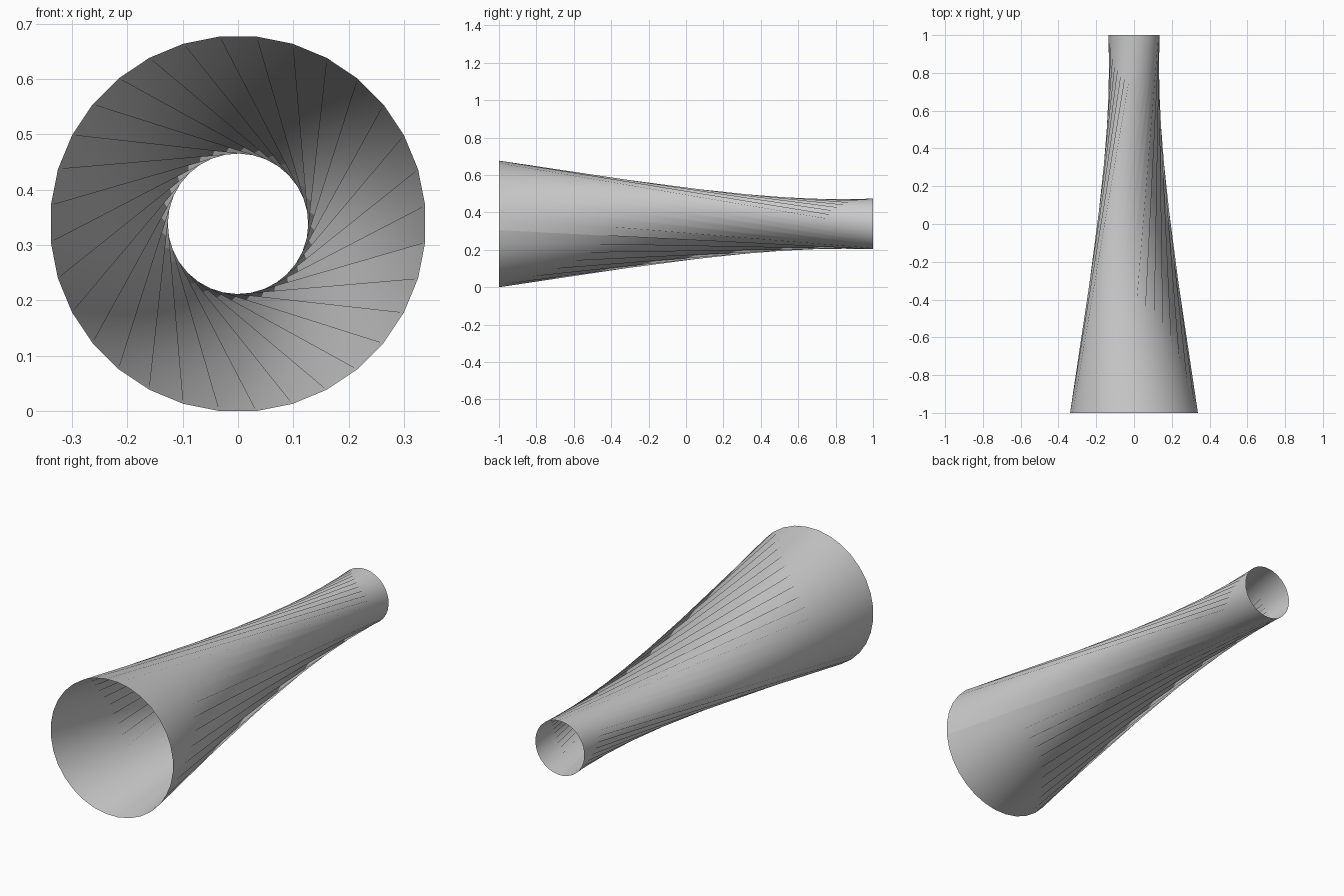
import bpy, bmesh
from math import cos, sin, tau, pi

if "Cube" in bpy.data.objects:
    bpy.data.objects.remove(bpy.data.objects["Cube"])

SIDES = 32
FRONT_R = 0.340
BACK_R = 0.136
CENTRE_Z = FRONT_R * cos(pi / SIDES)
TWIST = 8  # sides the back rim is turned by: a quarter turn


def rim(bm, radius, y):
    verts = []
    for k in range(SIDES):
        a = (k + 0.5) * tau / SIDES
        verts.append(bm.verts.new((radius * cos(a), y, CENTRE_Z + radius * sin(a))))
    return verts


# Open tapered tube: straight struts joining two rims with a quarter-turn twist
bm = bmesh.new()
front = rim(bm, FRONT_R, -1)
back = rim(bm, BACK_R, 1)
for k in range(SIDES):
    near, far = back[k - TWIST], back[(k - TWIST + 1) % SIDES]
    bm.faces.new((front[k], front[k - 1], near))
    bm.faces.new((front[k], near, far))
for face in bm.faces:
    face.smooth = True

# Lengthwise seam in the shading
seam = bm.edges.get((front[-1], back[SIDES - 1 - TWIST]))
seam.smooth = False

mesh = bpy.data.meshes.new("twisted_tube")
bm.to_mesh(mesh)
bm.free()
tube = bpy.data.objects.new("twisted_tube", mesh)
bpy.context.collection.objects.link(tube)
